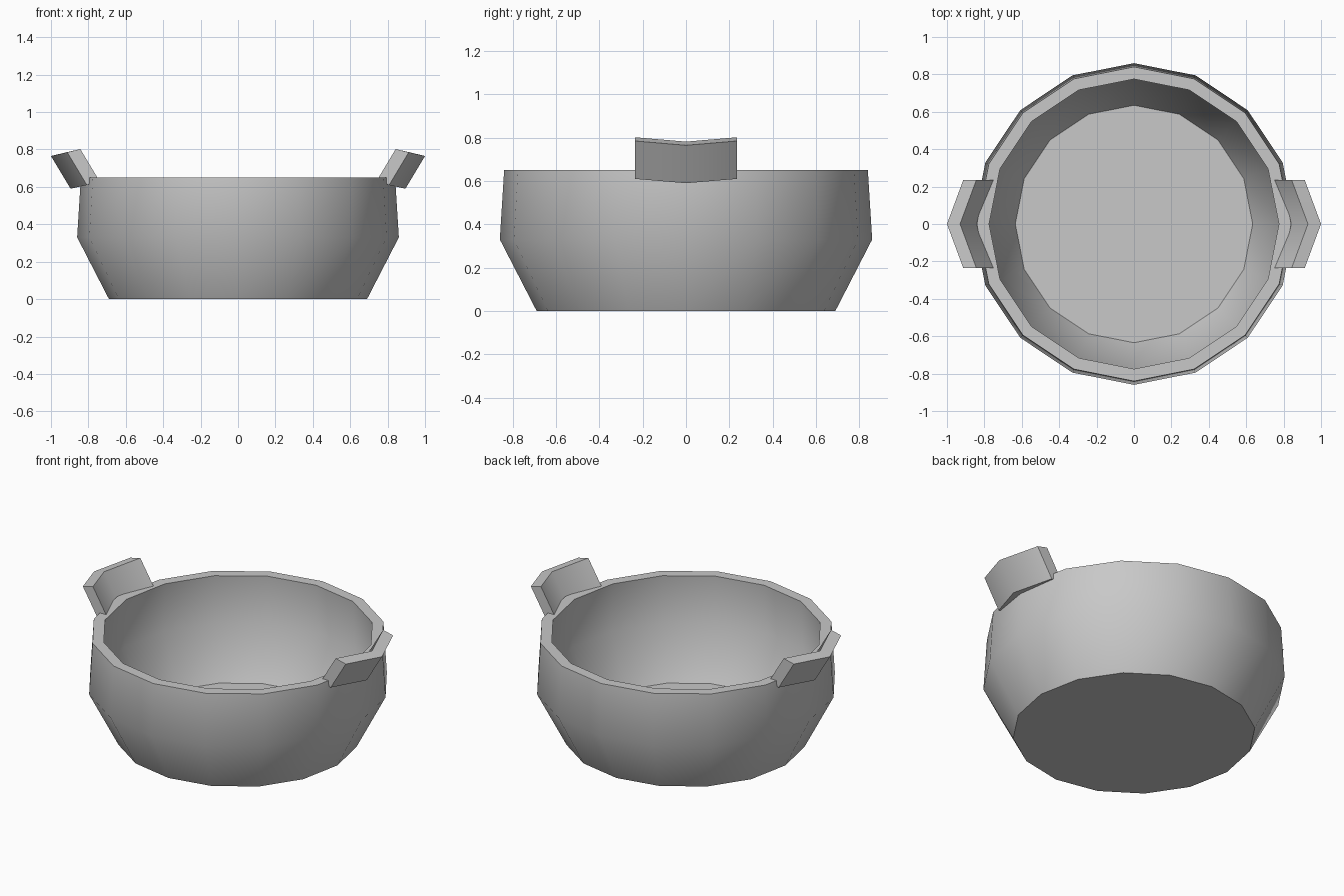
import bpy
import bmesh
import math

if "Cube" in bpy.data.objects:
    bpy.data.objects.remove(bpy.data.objects["Cube"])

grey = bpy.data.materials.new("plain grey")
grey.diffuse_color = (0.58, 0.58, 0.58, 1)
grey.use_nodes = True
grey.node_tree.nodes["Principled BSDF"].inputs["Base Color"].default_value = grey.diffuse_color


def loft(name, rings):
    """Skin a chain of closed rings and cap both ends."""
    bm = bmesh.new()
    loops = [[bm.verts.new(p) for p in ring] for ring in rings]
    n = len(loops[0])
    for a, b in zip(loops, loops[1:]):
        for i in range(n):
            j = (i + 1) % n
            bm.faces.new((a[i], a[j], b[j], b[i]))
    bm.faces.new(loops[0])
    bm.faces.new(loops[-1])
    bmesh.ops.recalc_face_normals(bm, faces=bm.faces)
    mesh = bpy.data.meshes.new(name)
    bm.to_mesh(mesh)
    bm.free()
    mesh.materials.append(grey)
    obj = bpy.data.objects.new(name, mesh)
    bpy.context.collection.objects.link(obj)
    bpy.ops.object.select_all(action='DESELECT')
    obj.select_set(True)
    bpy.context.view_layer.objects.active = obj
    bpy.ops.object.shade_smooth_by_angle(angle=math.radians(50))
    return obj


def circle(r, z, sides=16):
    return [(r * math.cos(math.tau * i / sides),
             r * math.sin(math.tau * i / sides), z) for i in range(sides)]


# Bowl: outer wall up, over the rim, down the inner wall to the floor
profile = [(0.69, 0), (0.86, 0.33), (0.84, 0.65),
           (0.775, 0.65), (0.79, 0.345), (0.635, 0.04)]
loft("bowl", [circle(r, z) for r, z in profile])

# Handles: tilted slabs, bent outward at the middle
section = [(1.0, 0.765), (0.93, 0.782), (0.825, 0.607), (0.895, 0.59)]
for side, label in ((-1, "left"), (1, "right")):
    rings = []
    for y in (-0.235, 0, 0.235):
        dx, dz = (-0.087, 0.02) if y else (0, 0)
        rings.append([(side * (x + dx), y, z + dz) for x, z in section])
    loft(label + "_handle", rings)
